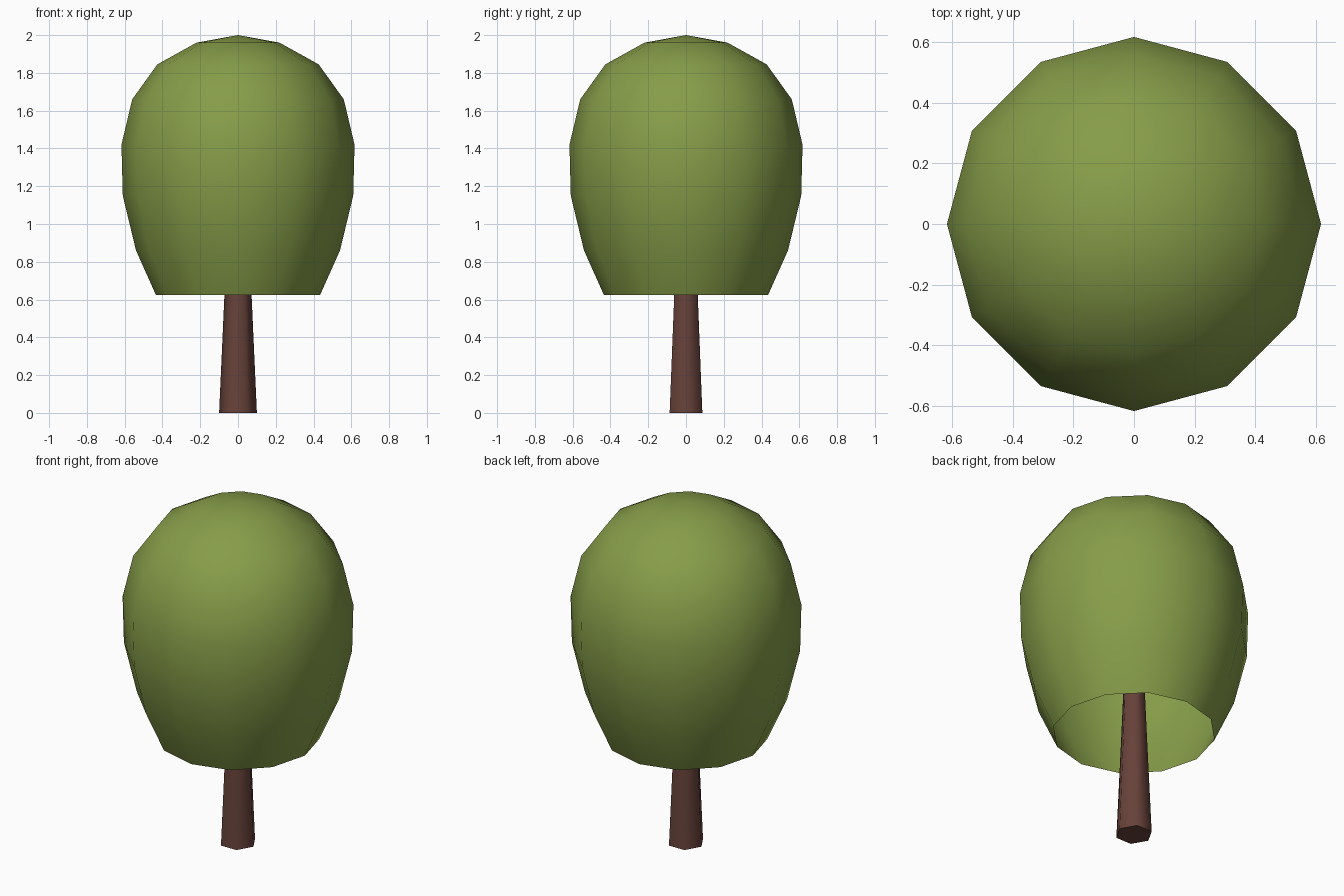
import bpy, bmesh, math

if "Cube" in bpy.data.objects:
    bpy.data.objects.remove(bpy.data.objects["Cube"])


def material(name, rgb):
    m = bpy.data.materials.new(name)
    m.diffuse_color = (*rgb, 1)
    m.use_nodes = True
    m.node_tree.nodes["Principled BSDF"].inputs["Base Color"].default_value = m.diffuse_color
    return m


def lathe(name, profile, sides, mat, cap_bottom=False):
    """Revolve (radius, z) points, bottom to top; radius 0 makes a pole."""
    bm = bmesh.new()
    rings = []
    for r, z in profile:
        if r == 0:
            rings.append([bm.verts.new((0, 0, z))] * sides)
        else:
            rings.append([bm.verts.new((r * math.cos(2 * math.pi * i / sides),
                                        r * math.sin(2 * math.pi * i / sides), z))
                          for i in range(sides)])
    for a, b in zip(rings, rings[1:]):
        for i in range(sides):
            j = (i + 1) % sides
            quad = [a[i], a[j], b[j], b[i]]
            bm.faces.new(list(dict.fromkeys(quad)))
    if cap_bottom:
        bm.faces.new(rings[0][::-1])
    me = bpy.data.meshes.new(name)
    bm.to_mesh(me)
    bm.free()
    me.materials.append(mat)
    ob = bpy.data.objects.new(name, me)
    bpy.context.collection.objects.link(ob)
    bpy.ops.object.select_all(action='DESELECT')
    ob.select_set(True)
    bpy.context.view_layer.objects.active = ob
    bpy.ops.object.shade_smooth_by_angle(angle=math.radians(62))
    return ob


leaf = material("leaf green", (0.24, 0.335, 0.066))
bark = material("bark brown", (0.135, 0.054, 0.042))

# Crown: twelve-sided dome, open underneath
lathe("crown", [(0.435, 0.625), (0.54, 0.86), (0.61, 1.15), (0.617, 1.42),
                (0.56, 1.66), (0.427, 1.845), (0.22, 1.96), (0, 2.0)], 12, leaf)

# Trunk: tapered hexagonal column running up into the crown
lathe("trunk", [(0.1, 0), (0.072, 0.62), (0.056, 1.0)], 6, bark, cap_bottom=True)
